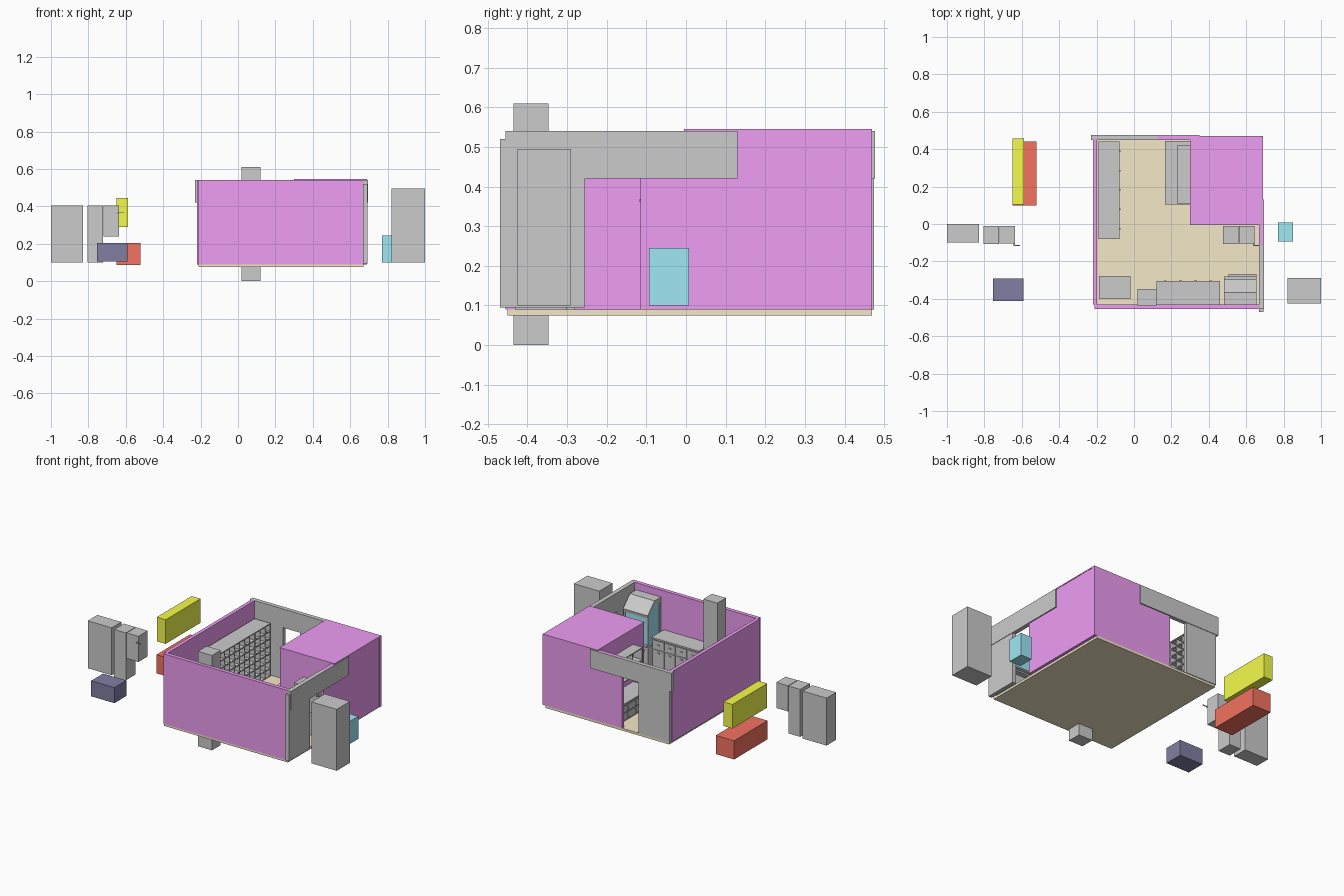
import bpy, bmesh

if "Cube" in bpy.data.objects:
    bpy.data.objects.remove(bpy.data.objects["Cube"])

COL = {'magenta': (.86, .34, .90), 'tan': (.90, .81, .57), 'red': (.90, .17, .12),
       'yellow': (.91, .97, .07), 'navy': (.22, .21, .36), 'teal': (.35, .80, .90)}
MATS = {}
for n, c in COL.items():
    MATS[n] = bpy.data.materials.new(n)
    MATS[n].diffuse_color = (*c, 1)


def mesh_object(name, bm, col=None):
    bmesh.ops.recalc_face_normals(bm, faces=bm.faces)
    me = bpy.data.meshes.new(name)
    bm.to_mesh(me)
    bm.free()
    ob = bpy.data.objects.new(name, me)
    bpy.context.collection.objects.link(ob)
    if col:
        me.materials.append(MATS[col])
    return ob


def add_box(bm, x0, x1, y0, y1, z0, z1):
    vs = bmesh.ops.create_cube(bm, size=1)['verts']
    for v in vs:
        v.co = (x1 if v.co.x > 0 else x0, y1 if v.co.y > 0 else y0, z1 if v.co.z > 0 else z0)


def boxes(name, dims, col=None):
    bm = bmesh.new()
    for d in dims:
        add_box(bm, *d)
    return mesh_object(name, bm, col)


def box(name, *d, col=None):
    return boxes(name, [d], col)


def prism_x(name, profile, x0, x1, col=None):
    bm = bmesh.new()
    a = [bm.verts.new((x0, y, z)) for y, z in profile]
    b = [bm.verts.new((x1, y, z)) for y, z in profile]
    bm.faces.new(a)
    bm.faces.new(b)
    for i in range(len(a)):
        j = (i + 1) % len(a)
        bm.faces.new((a[i], a[j], b[j], b[i]))
    return mesh_object(name, bm, col)


# Room shell
box('floor', -.21, .67, -.45, .47, .075, .09, col='tan')
box('front_wall', -.21, .67, -.455, -.43, .09, .54, col='magenta')
box('left_wall', -.22, -.197, -.43, .455, .09, .54, col='magenta')
box('back_wall', .125, .69, .452, .47, .09, .54, col='magenta')
box('right_wall', .67, .688, -.115, .455, .09, .54, col='magenta')

# Grey panels around the two doorways
box('back_door_panel', -.215, .005, .452, .474, .09, .52)
box('back_lintel', -.23, .35, .450, .477, .42, .54)
box('right_door_panel', .668, .692, -.47, -.255, .095, .52)
box('right_lintel', .667, .695, -.455, .13, .42, .54)

# Closed compartment in the back right corner
box('compartment_roof', .30, .69, -.005, .47, .538, .545, col='magenta')
box('compartment_front', .30, .67, -.003, .012, .09, .538, col='magenta')
box('compartment_side', .302, .316, .012, .452, .09, .538, col='magenta')

# Column through the floor
box('column', .02, .12, -.435, -.347, 0, .61)

# Tall shelf along the left wall, open cells
X0, X1, Y0, Y1, Z0, Z1, T = -.19, -.077, -.08, .44, .09, .43, .006
NC, NR = 10, 7
parts = [(X0, X0 + T, Y0, Y1, Z0, Z1)]
for i in range(NC + 1):
    y = Y0 + (Y1 - Y0 - T) * i / NC
    parts.append((X0, X1, y, y + T, Z0, Z1))
for j in range(NR + 1):
    z = Z0 + (Z1 - Z0 - T) * j / NR
    parts.append((X0, X1, Y0, Y1, z, z + T))
boxes('wall_shelf', parts)
boxes('shelf_tabs', [(X1, X1 + .006, Y0 + .05 + k * .104, Y0 + .058 + k * .104, Z0 + .05 * j, Z0 + .008 + .05 * j)
                     for k in range(5) for j in range(1, 7)])

# Counter along the front wall with doors and knobs
box('counter_body', .125, .455, -.43, -.312, .09, .28)
box('counter_top', .12, .46, -.43, -.305, .28, .29)
fronts, knobs = [], []
for k in range(4):
    x = .13 + k * .081
    fronts += [(x, x + .075, -.312, -.307, .10, .215), (x, x + .075, -.312, -.307, .222, .275)]
    knobs += [(x + .03, x + .045, -.307, -.302, z, z + .008) for z in (.195, .245)]
boxes('counter_fronts', fronts)
boxes('counter_knobs', knobs)

# Low chest beside the column
box('chest', -.185, -.02, -.40, -.28, .09, .195)
box('chest_lid', -.187, -.018, -.402, -.278, .195, .205)

# Drawer bench with a hanging shelf above it
box('bench_body', .17, .30, .11, .44, .09, .195)
box('bench_top', .165, .30, .105, .443, .195, .205)
boxes('bench_drawers', [(.165, .17, .117 + k * .081, .19 + k * .081, z, z + .04)
                        for k in range(4) for z in (.10, .147)])
hang = [(.294, .30, .11, .42, .29, .445)]
hang += [(.23, .30, .11, .42, z, z + .006) for z in (.29, .362, .439)]
hang += [(.23, .30, y, y + .006, .29, .445) for y in (.11, .21, .312, .414)]
boxes('hanging_shelf', hang)

# Display case with sloping glass
A, B = .48, .655
box('case_base', A, B, -.43, -.30, .09, .22)
prism_x('case_glass', [(-.425, .22), (-.304, .22), (-.304, .415), (-.367, .465), (-.425, .465)],
        A + .004, B - .004, 'teal')
box('case_top', A, B, -.43, -.365, .465, .495)
prism_x('case_slope', [(-.365, .495), (-.365, .465), (-.300, .405), (-.296, .425)], A, B)
boxes('case_posts', [(x, x + .012, y, y + .012, .22, .47 if y < -.4 else .41)
                     for x in (A, B - .012) for y in (-.43, -.312)])
boxes('case_ledge', [(A, B, -.30, -.282, .225, .235), (A + .025, B, -.30, -.267, .19, .20)])


# Machine pair: a tall cabinet and a shorter one with a small lever
def machine_pair(tag, dx):
    box('tall_cabinet_' + tag, -.805 + dx, -.722 + dx, -.108, -.01, .10, .405)
    box('short_cabinet_' + tag, -.718 + dx, -.635 + dx, -.105, -.01, .24, .405)
    box('lever_' + tag, -.640 + dx, -.61 + dx, -.117, -.112, .363, .367)
    box('lever_arm_' + tag, -.643 + dx, -.637 + dx, -.117, -.10, .361, .369)


machine_pair('outside', 0)
machine_pair('inside', 1.28)
box('short_cabinet_stand', .565, .643, -.09, -.01, .09, .235)

# Plain blocks standing outside the room
box('left_block', -1, -.83, -.098, 0, .10, .405)
box('right_block', .82, 1, -.425, -.29, .10, .495)
box('teal_block', .77, .85, -.093, .008, .10, .245, col='teal')
box('navy_block', -.755, -.59, -.413, -.292, .105, .205, col='navy')
box('red_block', -.65, -.52, .10, .44, .085, .205, col='red')
box('yellow_block', -.65, -.587, .103, .457, .29, .445, col='yellow')

for m in bpy.data.materials:
    if m.users and not m.is_grease_pencil:
        m.use_nodes = True
        m.node_tree.nodes["Principled BSDF"].inputs["Base Color"].default_value = m.diffuse_color
